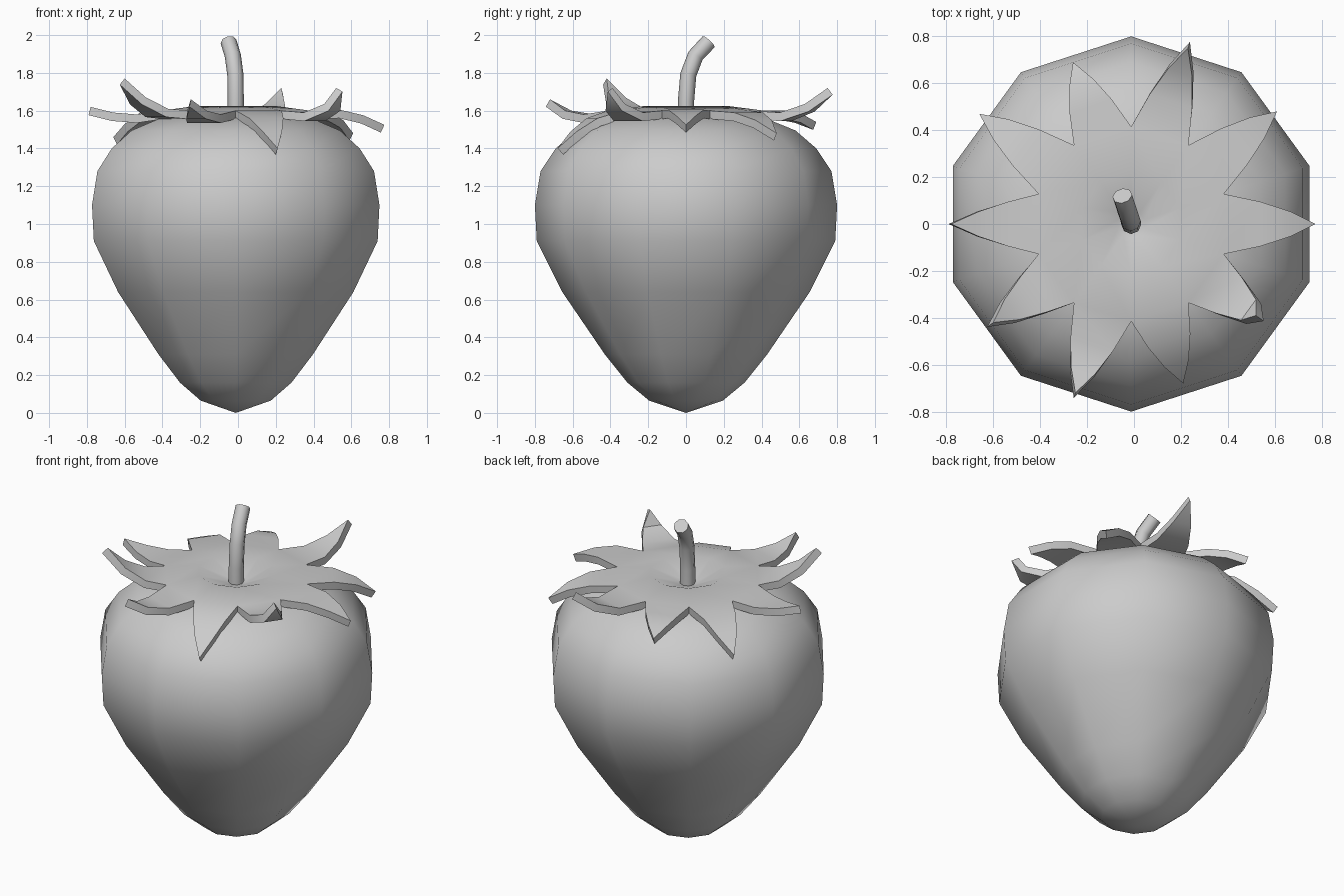
import bpy, bmesh
from math import sin, cos, radians
from mathutils import Vector

if "Cube" in bpy.data.objects:
    bpy.data.objects.remove(bpy.data.objects["Cube"])

CX = -0.012
N = 10


def finish(bm, name):
    bmesh.ops.recalc_face_normals(bm, faces=bm.faces[:])
    me = bpy.data.meshes.new(name)
    bm.to_mesh(me)
    bm.free()
    ob = bpy.data.objects.new(name, me)
    bpy.context.collection.objects.link(ob)
    return ob


def ring(bm, r, z):
    return [bm.verts.new((CX + r * cos(radians(18 + 36 * i)),
                          r * sin(radians(18 + 36 * i)), z)) for i in range(N)]


def bridge(bm, a, b):
    for i in range(N):
        j = (i + 1) % N
        bm.faces.new((a[i], a[j], b[j], b[i]))


def fan(bm, a, z):
    c = bm.verts.new((CX, 0, z))
    for i in range(N):
        bm.faces.new((a[i], a[(i + 1) % N], c))


# Fruit: ten-sided lathe with a dimpled top
profile = [(.195, .065), (.31, .16), (.43, .31), (.655, .64), (.79, .91), (.80, 1.10),
           (.77, 1.28), (.69, 1.40), (.58, 1.495), (.42, 1.56), (.22, 1.57)]
bm = bmesh.new()
rings = [ring(bm, r, z) for r, z in profile]
for a, b in zip(rings, rings[1:]):
    bridge(bm, a, b)
fan(bm, rings[0], 0.0)
fan(bm, rings[-1], 1.49)
fruit = finish(bm, "fruit")
for p in fruit.data.polygons:
    p.use_smooth = True

# Leaf crown: dimpled disc with ten leaves, each bent through two mid stations
# (tip x, y, z), (mid fraction, z), (outer fraction, z)
leaves = [
    ((.61, .48, 1.48), (.40, 1.59), (.72, 1.55)),
    ((.23, .75, 1.72), (.40, 1.59), (.72, 1.635)),
    ((-.26, .69, 1.54), (.40, 1.60), (.72, 1.58)),
    ((-.66, .47, 1.46), (.40, 1.59), (.72, 1.53)),
    ((-.78, 0, 1.62), (.35, 1.58), (.68, 1.59)),
    ((-.60, -.42, 1.77), (.35, 1.61), (.70, 1.67)),
    ((-.25, -.72, 1.66), (.40, 1.58), (.72, 1.60)),
    ((.21, -.68, 1.40), (.40, 1.56), (.72, 1.49)),
    ((.52, -.39, 1.72), (.45, 1.59), (.85, 1.635)),
    ((.775, 0, 1.525), (.40, 1.605), (.72, 1.575)),
]
bm = bmesh.new()
inner, middle, outer = ring(bm, .06, 1.56), ring(bm, .22, 1.625), ring(bm, .415, 1.60)
fan(bm, inner, 1.55)
bridge(bm, inner, middle)
bridge(bm, middle, outer)
for i, (tip, *stations) in enumerate(leaves):
    a, b = outer[i], outer[(i + 1) % N]
    tip = Vector(tip)
    base = (a.co + b.co) / 2
    half = (b.co - a.co) / 2
    last = (a, b)
    for (t, z), w in zip(stations, (.74, .42)):
        c = base.lerp(tip, t)
        c.z = z
        pair = (bm.verts.new(c - half * w), bm.verts.new(c + half * w))
        bm.faces.new((last[0], pair[0], pair[1], last[1]))
        last = pair
    bm.faces.new((last[0], bm.verts.new(tip), last[1]))
crown = finish(bm, "leaf_crown")
if crown.data.polygons[0].normal.z < 0:
    crown.data.flip_normals()
solid = crown.modifiers.new("thickness", 'SOLIDIFY')
solid.thickness = 0.045
solid.offset = -1
bpy.context.view_layer.objects.active = crown
crown.select_set(True)
bpy.ops.object.modifier_apply(modifier="thickness")
bpy.ops.object.shade_smooth_by_angle(angle=radians(40))
crown.select_set(False)

# Stem: bent eight-sided tube
cu = bpy.data.curves.new("stem", 'CURVE')
cu.dimensions = '3D'
cu.bevel_depth = 0.043
cu.bevel_resolution = 2
cu.use_fill_caps = True
path = [(CX, 0, 1.5), (CX, 0, 1.65), (-.014, .012, 1.79), (-.027, .05, 1.89), (-.05, .12, 1.965)]
sp = cu.splines.new('POLY')
sp.points.add(len(path) - 1)
for p, co in zip(sp.points, path):
    p.co = (*co, 1)
stem = bpy.data.objects.new("stem", cu)
bpy.context.collection.objects.link(stem)
bpy.context.view_layer.objects.active = stem
stem.select_set(True)
bpy.ops.object.convert(target='MESH')
bpy.ops.object.shade_smooth_by_angle(angle=radians(50))
